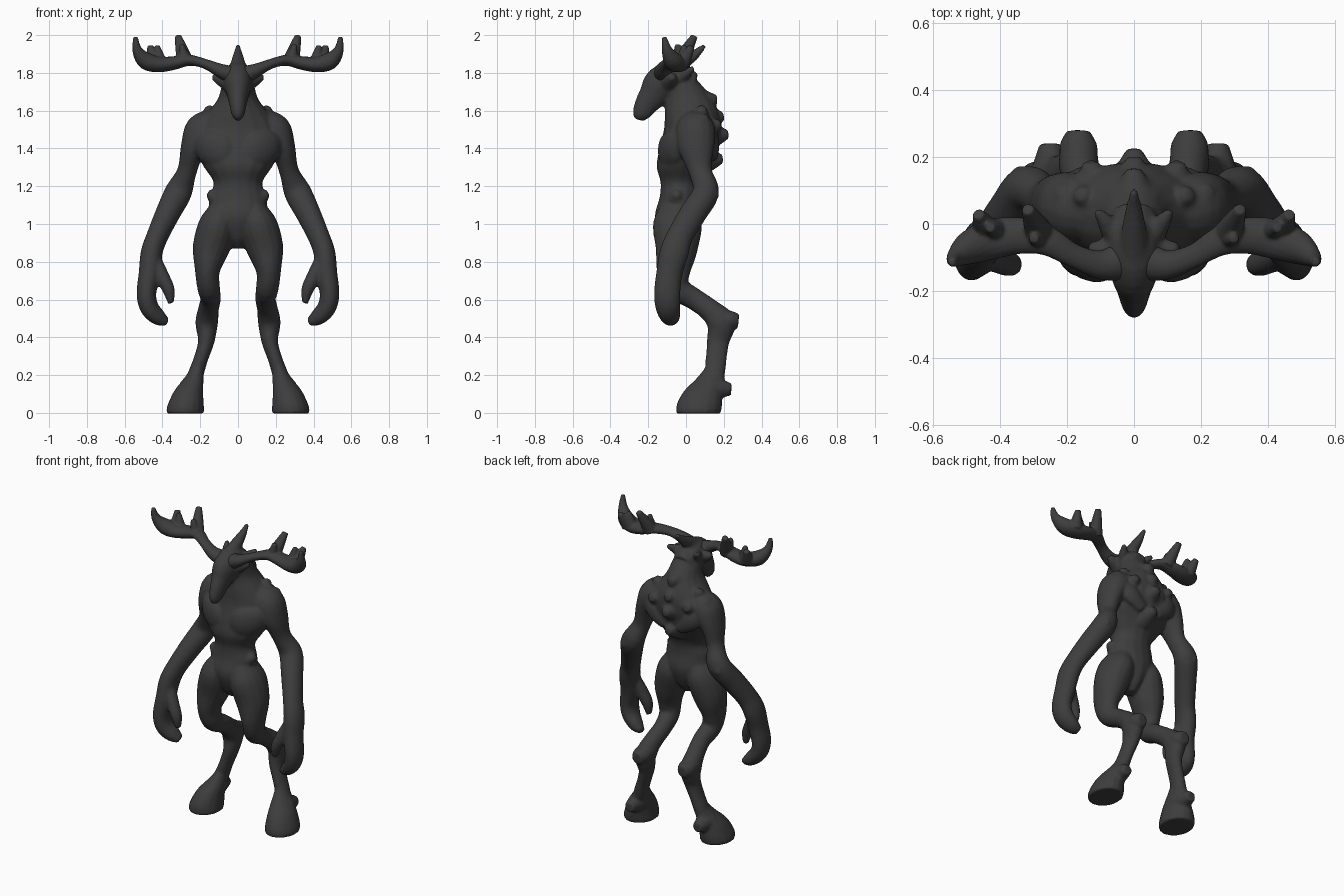
import bpy, bmesh, math
from mathutils import Vector

hide = bpy.data.materials.new("charcoal_hide")
hide.diffuse_color = (0.047, 0.047, 0.047, 1)
SIDES, STEPS = 16, 4


def spline(pts):
    """Catmull-Rom through (x, y, z, r1, r2) control points."""
    P = [Vector(p) for p in pts]
    P = [P[0] * 2 - P[1]] + P + [P[-1] * 2 - P[-2]]
    out = []
    for i in range(1, len(P) - 2):
        a, b, c, d = P[i - 1:i + 3]
        for k in range(STEPS):
            t = k / STEPS
            out.append(0.5 * (2 * b + (c - a) * t + (2 * a - 5 * b + 4 * c - d) * t ** 2
                              + (3 * b - a - 3 * c + d) * t ** 3))
    return out + [P[-2]]


def tube(bm, pts, ref=(1, 0, 0), flat=False, mirror=True):
    """Closed elliptical loft; flat keeps rings level; mirror adds the -x twin."""
    S = spline(pts)
    for sx in ((1, -1) if mirror else (1,)):
        rings = []
        for i, p in enumerate(S):
            t = (S[min(i + 1, len(S) - 1)] - S[max(i - 1, 0)])
            t = Vector((0, 0, 1)) if flat else Vector(t[:3]).normalized()
            u = Vector(ref)
            u = (u - t * u.dot(t)).normalized()
            v = t.cross(u)
            ring = []
            for k in range(SIDES):
                a = 2 * math.pi * k / SIDES
                q = Vector(p[:3]) + u * max(p[3], .003) * math.cos(a) + v * max(p[4], .003) * math.sin(a)
                ring.append(bm.verts.new((q.x * sx, q.y, q.z)))
            rings.append(ring)
        for r0, r1 in zip(rings, rings[1:]):
            for k in range(SIDES):
                j = (k + 1) % SIDES
                bm.faces.new((r0[k], r0[j], r1[j], r1[k]))
        bm.faces.new(rings[0][::-1])
        bm.faces.new(rings[-1])


def spike(bm, a, b, r, tip=.3, mirror=True):
    a, b = Vector(a), Vector(b)
    ref = (1, 0, 0) if abs((b - a).normalized().x) < .8 else (0, 1, 0)
    m, w = a.lerp(b, .55), r * (.5 + tip / 2)
    tube(bm, [(*a, r, r), (*m, w, w), (*b, r * tip, r * tip)], ref, mirror=mirror)


def finish(bm, name, voxel, smooth):
    bmesh.ops.recalc_face_normals(bm, faces=bm.faces)
    me = bpy.data.meshes.new(name)
    bm.to_mesh(me)
    bm.free()
    me.materials.append(hide)
    ob = bpy.data.objects.new(name, me)
    bpy.context.collection.objects.link(ob)
    rm = ob.modifiers.new("blend", 'REMESH')
    rm.mode, rm.voxel_size, rm.use_smooth_shade = 'VOXEL', voxel, True
    sm = ob.modifiers.new("soften", 'SMOOTH')
    sm.factor, sm.iterations = .5, smooth


bm = bmesh.new()
# torso and neck, level rings
tube(bm, [(0, -.04, .87, .025, .04), (0, -.04, .93, .065, .09), (0, -.04, 1.04, .145, .125),
          (0, -.035, 1.14, .15, .105), (0, -.03, 1.22, .13, .105), (0, -.02, 1.30, .18, .135),
          (0, .01, 1.38, .22, .155), (0, .035, 1.50, .22, .152), (0, .032, 1.58, .17, .145),
          (0, .015, 1.66, .108, .125), (0, -.015, 1.74, .085, .095), (0, -.04, 1.79, .065, .07)],
     flat=True, mirror=False)
# hip points and chest muscles
spike(bm, (.10, -.05, 1.13), (.16, -.05, 1.165), .06)
tube(bm, [(.02, -.10, 1.38, .06, .03), (.08, -.105, 1.385, .09, .045),
          (.16, -.06, 1.41, .09, .05), (.21, .0, 1.45, .05, .04)], ref=(0, 0, 1))
# head and muzzle
tube(bm, [(0, .03, 1.72, .07, .08), (0, -.06, 1.76, .085, .10), (0, -.13, 1.735, .075, .10),
          (0, -.175, 1.68, .057, .078), (0, -.212, 1.63, .045, .062),
          (0, -.238, 1.58, .034, .047), (0, -.247, 1.55, .015, .024)], mirror=False)
# brow points, ears and crest horn
spike(bm, (.05, -.09, 1.755), (.135, -.07, 1.78), .055)
spike(bm, (.05, -.04, 1.77), (.11, .04, 1.825), .042)
tube(bm, [(0, -.09, 1.81, .05, .05), (0, -.01, 1.86, .036, .038),
          (0, .05, 1.90, .024, .026), (0, .10, 1.945, .010, .012)], mirror=False)
# arms down to the wrist and curled fingers
tube(bm, [(.12, .04, 1.53, .08, .09), (.19, .05, 1.49, .095, .105), (.238, .055, 1.40, .067, .095),
          (.27, .075, 1.28, .052, .062), (.315, .105, 1.17, .072, .07), (.37, .04, 1.06, .066, .072),
          (.425, -.03, .94, .058, .07), (.457, -.062, .85, .058, .077), (.468, -.088, .74, .058, .07),
          (.485, -.10, .63, .052, .07), (.468, -.095, .555, .05, .065), (.42, -.08, .505, .042, .052),
          (.375, -.07, .48, .020, .028)])
spike(bm, (.325, .10, 1.16), (.35, .17, 1.15), .045)
# thumbs
tube(bm, [(.44, -.09, .80, .04, .04), (.40, -.11, .72, .038, .04), (.367, -.12, .65, .033, .036),
          (.355, -.12, .58, .016, .019)])
# thighs, shins, hocks and cannons
tube(bm, [(.075, -.04, 1.10, .06, .09), (.105, -.045, 1.0, .10, .13), (.143, -.05, .87, .098, .112),
          (.162, -.065, .75, .066, .09), (.155, -.045, .66, .06, .068), (.145, .04, .605, .054, .058),
          (.157, .125, .545, .055, .06), (.166, .185, .475, .06, .075), (.168, .17, .38, .044, .06),
          (.195, .16, .29, .038, .056), (.225, .15, .20, .042, .055), (.245, .12, .12, .04, .06)])
tube(bm, [(.16, .15, .50, .05, .05), (.166, .23, .49, .058, .052), (.166, .278, .485, .035, .04)])
# hooves and dew claws
tube(bm, [(.215, .15, .24, .03, .048), (.235, .128, .18, .053, .076), (.26, .092, .12, .076, .1),
          (.274, .074, .06, .092, .118), (.279, .068, .02, .1, .121), (.279, .066, -.004, .098, .117)], flat=True)
spike(bm, (.25, .13, .13), (.25, .24, .125), .065, .5)
# spine, shoulder and back knobs
for z, y in ((1.66, .165), (1.57, .20), (1.475, .225), (1.345, .195)):
    spike(bm, (0, y - .10, z - .01), (0, y, z), .075, mirror=False)
spike(bm, (.11, .06, 1.53), (.165, .09, 1.62), .07)
spike(bm, (.17, .07, 1.49), (.225, .10, 1.575), .065)
spike(bm, (.12, .08, 1.50), (.13, .185, 1.53), .075)
# shoulder blade ridges
tube(bm, [(.22, .10, 1.50, .04, .03), (.14, .135, 1.43, .06, .04), (.05, .14, 1.36, .04, .03)], ref=(0, 0, 1))
finish(bm, "body", .0095, 4)

bm = bmesh.new()
# antler beams and palms
tube(bm, [(.03, -.11, 1.785, .06, .052), (.10, -.122, 1.815, .044, .036), (.18, -.095, 1.85, .036, .026),
          (.26, -.05, 1.867, .045, .030), (.34, -.035, 1.852, .055, .036), (.42, -.045, 1.845, .06, .042),
          (.49, -.07, 1.865, .052, .046), (.533, -.10, 1.92, .029, .027), (.543, -.115, 1.99, .012, .012)],
     ref=(0, 1, 0))
# tines
for a, b, r in (((.28, -.03, 1.86), (.318, .045, 1.995), .045), ((.41, -.02, 1.85), (.43, -.01, 1.945), .036),
                ((.44, -.02, 1.85), (.465, .03, 1.94), .042), ((.28, -.04, 1.86), (.30, -.045, 1.95), .034)):
    spike(bm, a, b, r, .4)
finish(bm, "antlers", .006, 3)
